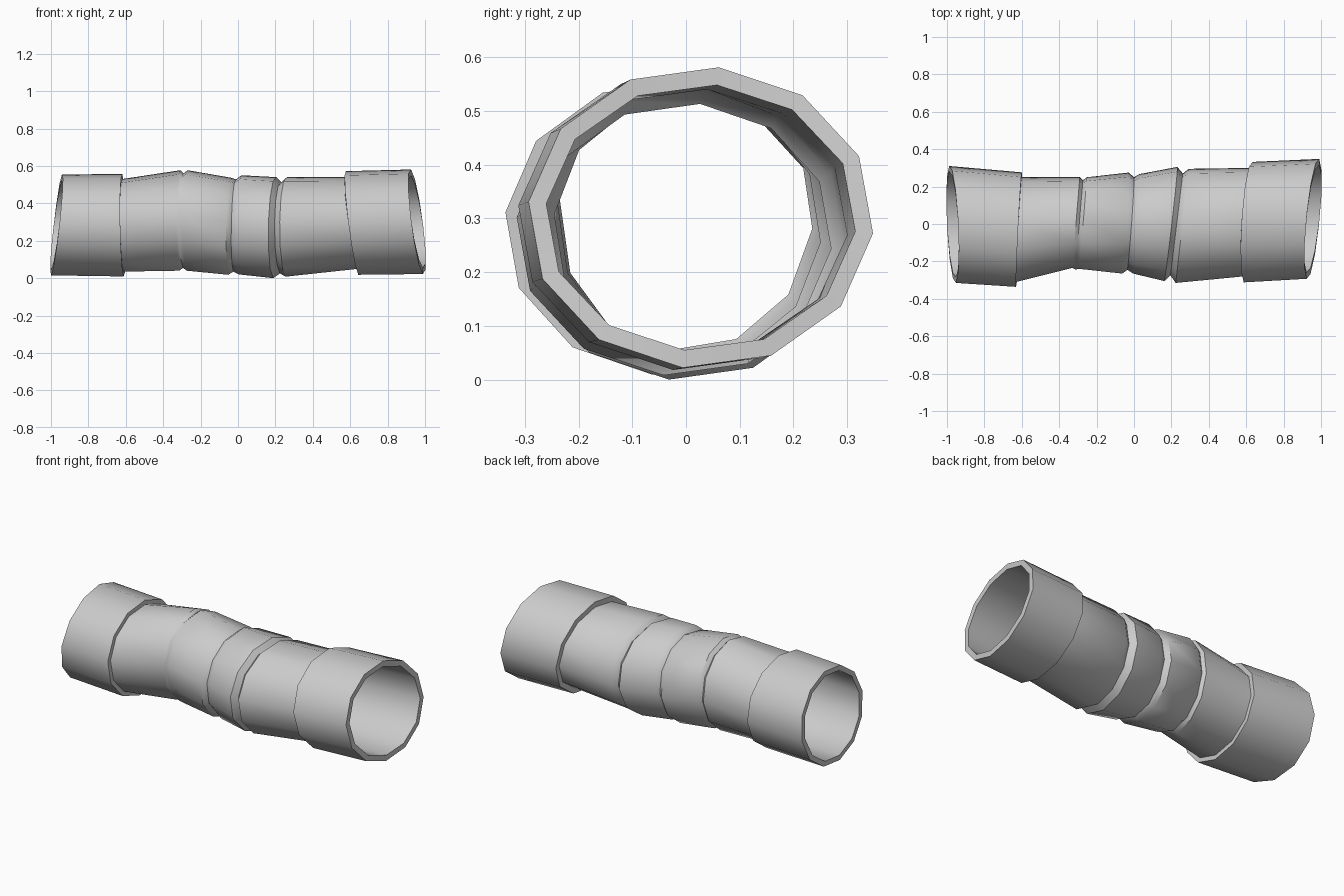
import bpy, bmesh
from math import sin, cos, radians

if "Cube" in bpy.data.objects:
    bpy.data.objects.remove(bpy.data.objects["Cube"])

SIDES = 12
TWIST = radians(-6)
FIT = 1 / cos(TWIST)

# Cross-sections: x, x lean towards top, x lean towards +y, z low, z high, y low, y high
RINGS = [
    (-0.97, 0.03, -0.015, 0.045, 0.525, -0.285, 0.28),
    (-0.615, -0.005, 0.015, 0.035, 0.53, -0.31, 0.25),
    (-0.31, 0.0, 0.02, 0.04, 0.577, -0.235, 0.25),
    (-0.293, 0.0, 0.02, 0.055, 0.56, -0.243, 0.235),
    (-0.272, 0.0, 0.02, 0.04, 0.577, -0.24, 0.25),
    (-0.045, 0.005, 0.018, 0.018, 0.537, -0.265, 0.275),
    (-0.018, 0.005, 0.018, 0.035, 0.528, -0.245, 0.25),
    (0.012, 0.005, 0.018, 0.02, 0.55, -0.265, 0.267),
    (0.197, 0.005, 0.035, 0.0, 0.54, -0.305, 0.305),
    (0.228, 0.0, 0.033, 0.025, 0.513, -0.275, 0.27),
    (0.258, 0.0, 0.035, 0.008, 0.54, -0.315, 0.295),
    (0.61, -0.035, 0.02, 0.05, 0.54, -0.28, 0.30),
    (0.957, -0.035, 0.03, 0.055, 0.548, -0.26, 0.315),
]


def ring(bm, spec, grow=0.0):
    x, lean_z, lean_y, z0, z1, y0, y1 = spec
    ry, rz = (y1 - y0) / 2 + grow, (z1 - z0) / 2 + grow
    verts = []
    for i in range(SIDES):
        a = TWIST + radians(360 / SIDES) * i
        c, s = cos(a) * FIT, sin(a) * FIT
        verts.append(bm.verts.new((x + lean_y * c + lean_z * s,
                                   (y0 + y1) / 2 + ry * c,
                                   (z0 + z1) / 2 + rz * s)))
    return verts


def skin(name, specs):
    """Bridge a chain of (cross-section, growth) rings into one surface."""
    bm = bmesh.new()
    loops = [ring(bm, s, g) for s, g in specs]
    for a, b in zip(loops, loops[1:]):
        for i in range(SIDES):
            j = (i + 1) % SIDES
            bm.faces.new((a[i], a[j], b[j], b[i]))
    bmesh.ops.recalc_face_normals(bm, faces=bm.faces)
    mesh = bpy.data.meshes.new(name)
    bm.to_mesh(mesh)
    bm.free()
    ob = bpy.data.objects.new(name, mesh)
    bpy.context.collection.objects.link(ob)
    bpy.ops.object.select_all(action='DESELECT')
    ob.select_set(True)
    bpy.context.view_layer.objects.active = ob
    bpy.ops.object.shade_smooth_by_angle(angle=radians(40))
    return ob


# Thin-walled ribbed tube, open at both ends
skin("pipe_tube", [(r, 0) for r in RINGS])

# Thick collars with flat rims around each end
for side, end, neck, ge, gn in (("left", RINGS[0], RINGS[1], 0.03, 0.026),
                                ("right", RINGS[-1], RINGS[-2], 0.033, 0.032)):
    skin(side + "_collar", [(end, 0), (end, ge), (neck, gn), (neck, 0)])
